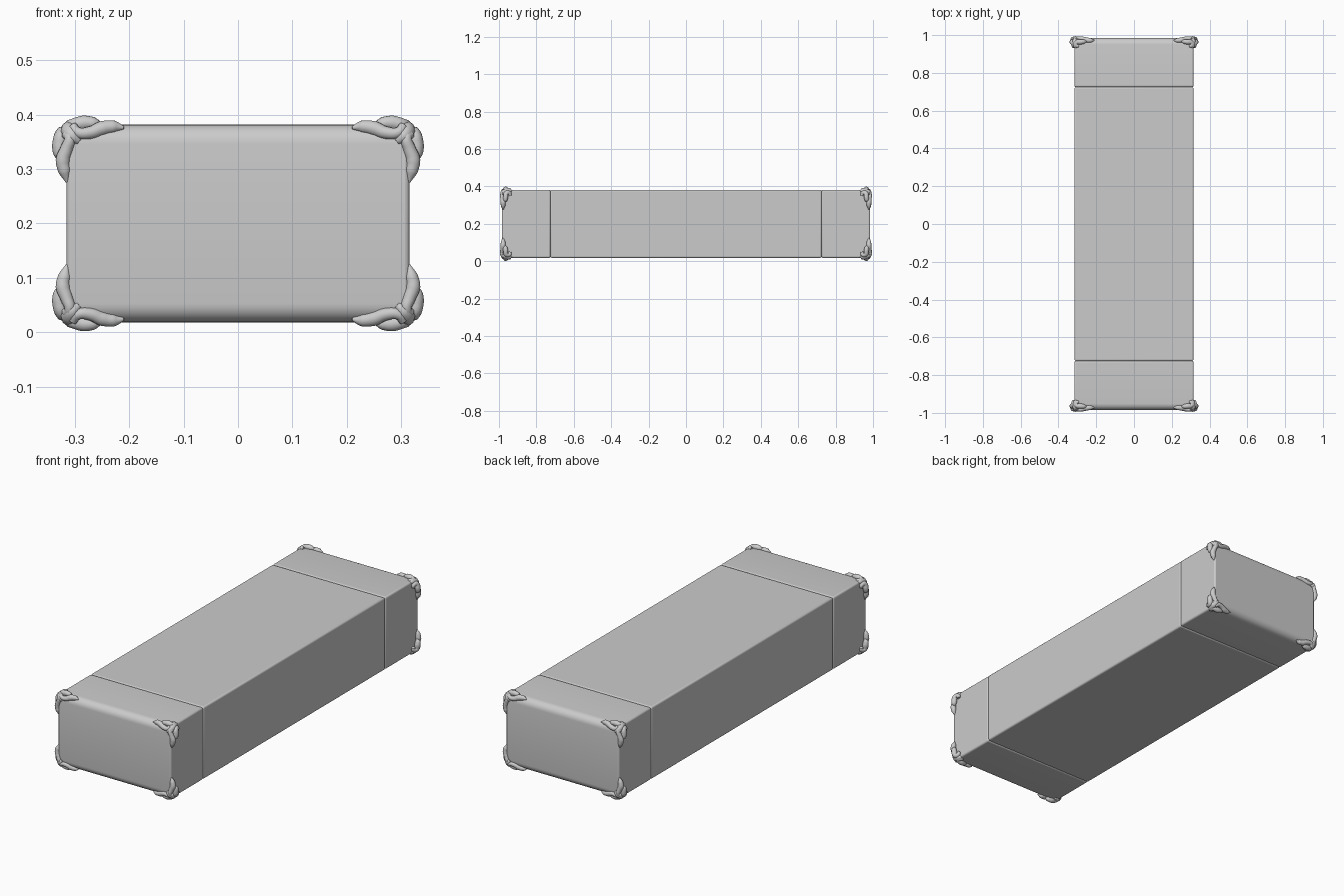
import bpy, bmesh
from mathutils import Vector

cube = bpy.data.objects.get("Cube")
if cube:
    bpy.data.objects.remove(cube, do_unlink=True)

GREY = (0.6, 0.6, 0.6, 1)
material = bpy.data.materials.new("plain_grey")
material.use_nodes = True
material.diffuse_color = GREY
material.node_tree.nodes["Principled BSDF"].inputs["Base Color"].default_value = GREY

HALF_X, HALF_Z, MID_Z = 0.315, 0.182, 0.2
END_Y, SEAM_Y = 0.985, 0.725


def smooth(obj, angle=0.7):
    bpy.ops.object.select_all(action="DESELECT")
    obj.select_set(True)
    bpy.context.view_layer.objects.active = obj
    bpy.ops.object.shade_smooth_by_angle(angle=angle)


def block(name, y0, y1, outer_y=None):
    """Softened box; the lengthwise end at outer_y gets wide rounded rims."""
    bm = bmesh.new()
    bmesh.ops.create_cube(bm, size=1)
    for v in bm.verts:
        v.co = Vector((v.co.x * 2 * HALF_X,
                       (y0 + y1) / 2 + v.co.y * (y1 - y0),
                       v.co.z * 2 * HALF_Z))
    if outer_y is not None:
        rims = [e for e in bm.edges
                if all(abs(v.co.y - outer_y) < 1e-4 for v in e.verts)
                and abs(e.verts[0].co.z - e.verts[1].co.z) < 1e-4]
        bmesh.ops.bevel(bm, geom=rims, offset=0.035, segments=6,
                        profile=0.5, affect="EDGES")
    mesh = bpy.data.meshes.new(name)
    bm.to_mesh(mesh)
    bm.free()
    mesh.materials.append(material)
    obj = bpy.data.objects.new(name, mesh)
    obj.location.z = MID_Z
    bpy.context.collection.objects.link(obj)
    soft = obj.modifiers.new("soft_edges", "BEVEL")
    soft.width, soft.segments = 0.008, 3
    soft.limit_method, soft.angle_limit = "ANGLE", 0.6
    smooth(obj)


# Long middle and two end caps meeting at rounded seams
block("middle_body", -SEAM_Y, SEAM_Y)
block("front_cap", -END_Y, -SEAM_Y, -END_Y)
block("back_cap", SEAM_Y, END_Y, END_Y)

# Scroll strands of one corner: (x, y, z, thickness), z from mid height
strands = {
    "side_leaf": [(.21, .974, .176, .003), (.228, .972, .178, .012),
                  (.25, .974, .175, .014), (.272, .98, .167, .012),
                  (.296, .982, .168, .01), (.304, .976, .18, .008)],
    "upright_leaf": [(.314, .978, .076, .003), (.319, .978, .096, .012),
                     (.322, .978, .116, .014), (.315, .981, .138, .012),
                     (.31, .983, .158, .01), (.318, .976, .165, .008)],
    "top_curl": [(.25, .968, .18, .004), (.266, .966, .184, .012),
                 (.284, .964, .185, .014), (.304, .96, .18, .013),
                 (.306, .946, .18, .011), (.292, .942, .182, .008)],
    "outer_curl": [(.32, .968, .116, .004), (.327, .966, .128, .012),
                   (.328, .964, .142, .014), (.324, .96, .164, .013),
                   (.32, .944, .164, .011), (.32, .94, .15, .008)],
    "long_leaf": [(.306, .928, .174, .003), (.309, .938, .176, .01),
                  (.31, .95, .176, .013), (.31, .968, .17, .016),
                  (.304, .98, .16, .014), (.292, .982, .15, .006)],
}

for name, points in strands.items():
    curve = bpy.data.curves.new(name, "CURVE")
    curve.dimensions = "3D"
    curve.bevel_depth = 1
    curve.bevel_resolution = 3
    curve.use_fill_caps = True
    curve.resolution_u = 5
    spline = curve.splines.new("BEZIER")
    spline.bezier_points.add(len(points) - 1)
    for p, (x, y, z, r) in zip(spline.bezier_points, points):
        p.co = (x, -y, z)
        p.radius = r
        p.handle_left_type = p.handle_right_type = "AUTO"
    obj = bpy.data.objects.new(name, curve)
    bpy.context.collection.objects.link(obj)
    bpy.ops.object.select_all(action="DESELECT")
    obj.select_set(True)
    bpy.context.view_layer.objects.active = obj
    bpy.ops.object.convert(target="MESH")
    obj = bpy.context.object
    obj.name = name
    obj.data.materials.clear()
    obj.data.materials.append(material)
    obj.location.z = MID_Z
    # Repeat on all eight corners
    mirror = obj.modifiers.new("eight_corners", "MIRROR")
    mirror.use_axis = (True, True, True)
    mirror.use_mirror_merge = False
    smooth(obj, 1.2)
